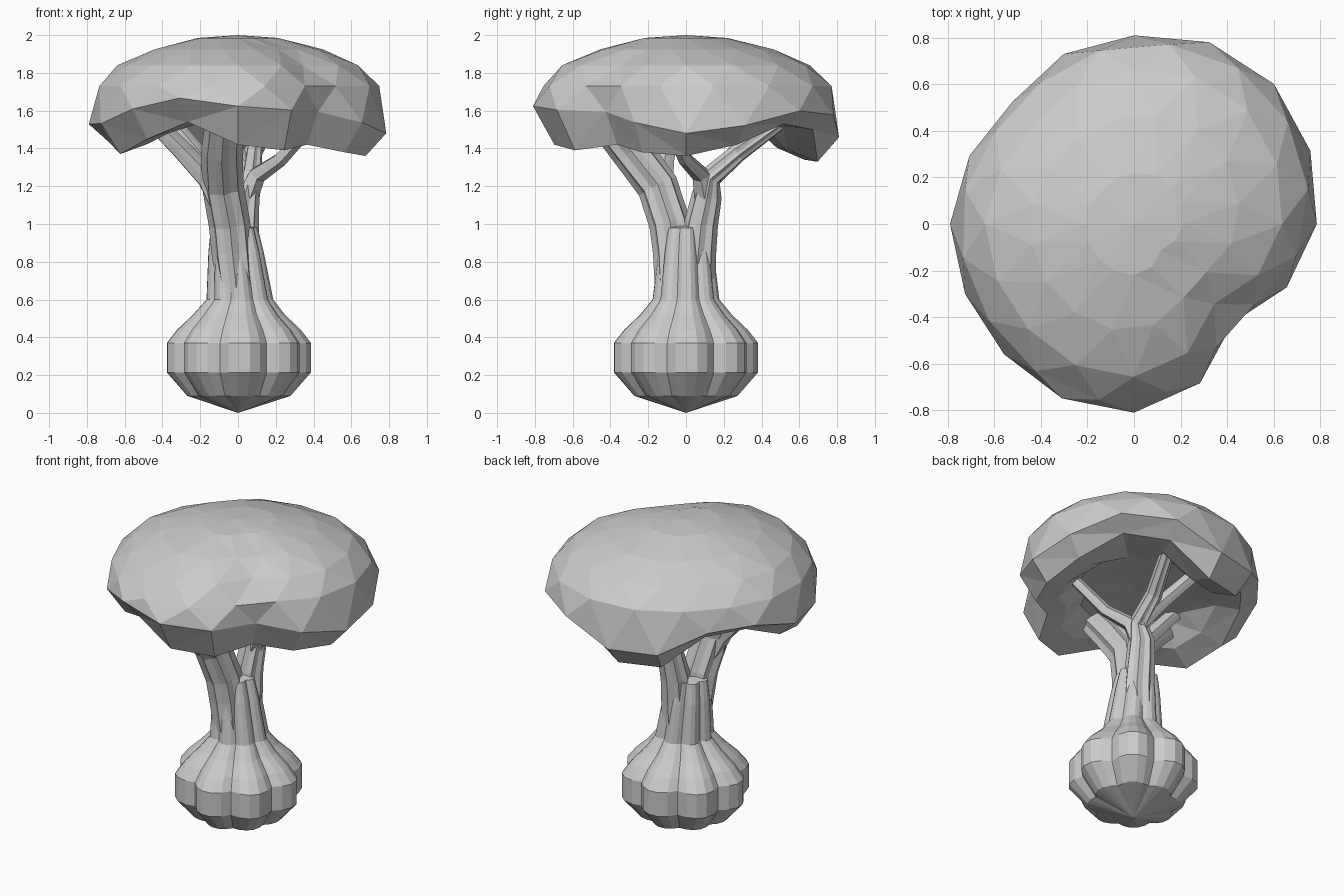
import bpy, bmesh
from math import sin, cos, pi
from mathutils import Vector

if "Cube" in bpy.data.objects:
    bpy.data.objects.remove(bpy.data.objects["Cube"])


def finish(name, bm):
    bmesh.ops.recalc_face_normals(bm, faces=bm.faces)
    mesh = bpy.data.meshes.new(name)
    bm.to_mesh(mesh)
    bm.free()
    obj = bpy.data.objects.new(name, mesh)
    bpy.context.collection.objects.link(obj)
    return obj


def loft(name, rings, start=None, end=None, triangles=False):
    """Skin a list of point rings; optional pole points close the ends."""
    bm = bmesh.new()
    rows = [[bm.verts.new(p) for p in ring] for ring in rings]
    n = len(rows[0])
    for a, b in zip(rows, rows[1:]):
        for i in range(n):
            j = (i + 1) % n
            bm.faces.new((a[i], a[j], b[j], b[i]))
    for row, pole in ((rows[0], start), (rows[-1], end)):
        if pole is None:
            bm.faces.new(row)
        else:
            v = bm.verts.new(pole)
            for i in range(n):
                bm.faces.new((row[i], row[(i + 1) % n], v))
    if triangles:
        bmesh.ops.triangulate(bm, faces=bm.faces, quad_method='SHORT_EDGE')
    return finish(name, bm)


def lobed_factor(i, n, lobes, depth):
    # Rounded lobes with narrow creases between them
    return 1 - depth * (1 - abs(sin(lobes * pi * i / n + pi * 0.4)))


def branch(name, path, sides=10, depth=0.16):
    """Fluted tube along (x, y, z, radius) points."""
    pts = [Vector(p[:3]) for p in path]
    rings = []
    for k, p in enumerate(pts):
        d = (pts[min(k + 1, len(pts) - 1)] - pts[max(k - 1, 0)]).normalized()
        u = Vector((0, 1, 0)).cross(d).normalized()
        v = d.cross(u)
        ring = []
        for i in range(sides):
            r = path[k][3] * (1 - depth * (i % 2))
            a = 2 * pi * i / sides
            ring.append(p + u * r * cos(a) + v * r * sin(a))
        rings.append(ring)
    return loft(name, rings)


# Bulbous fluted trunk: height, radius, x shift, groove depth
profile = [(0.09, 0.275, 0.005, 0.13), (0.215, 0.385, 0.005, 0.16), (0.37, 0.385, 0.005, 0.16),
           (0.44, 0.33, 0.005, 0.16), (0.52, 0.245, 0.005, 0.16), (0.60, 0.178, 0.01, 0.15),
           (0.85, 0.148, -0.01, 0.16), (0.98, 0.125, -0.02, 0.18)]
N = 40
trunk_rings = []
for z, r, dx, depth in profile:
    trunk_rings.append([(dx + r * lobed_factor(i, N, 8, depth) * cos(2 * pi * i / N),
                         r * lobed_factor(i, N, 8, depth) * sin(2 * pi * i / N), z)
                        for i in range(N)])
loft("trunk", trunk_rings, start=(0, 0, 0), end=(-0.02, 0, 1.0))

# Two main stems, each made of fluted branches
stems = {
    "front_stem": [(0, -0.06, 0.58, .10), (-0.03, -0.065, 0.85, .11), (-0.045, -0.085, 1.0, .11),
                   (-0.08, -0.15, 1.2, .11), (-0.085, -0.29, 1.39, .11), (-0.07, -0.43, 1.56, .10)],
    "back_stem": [(0.01, 0.06, 0.58, .095), (0.02, 0.065, 0.85, .095), (0.02, 0.08, 1.0, .09),
                  (0.035, 0.11, 1.15, .08), (0.07, 0.13, 1.25, .06), (0.08, 0.28, 1.38, .05),
                  (0.19, 0.58, 1.6, .04)],
}
branches = {
    "front_stem_left_branch": [(-0.07, -0.12, 1.08, .08), (-0.16, -0.14, 1.24, .065),
                               (-0.31, -0.17, 1.40, .055), (-0.47, -0.2, 1.56, .05)],
    "front_stem_inner_branch": [(-0.09, -0.13, 1.15, .06), (-0.18, -0.11, 1.33, .05),
                                (-0.37, -0.07, 1.56, .045)],
    "back_stem_right_branch": [(0.05, 0.1, 1.15, .06), (0.10, 0.08, 1.26, .05),
                               (0.22, 0.0, 1.34, .04), (0.41, -0.1, 1.55, .035)],
    "back_stem_left_branch": [(0.07, 0.15, 1.25, .05), (0.0, 0.25, 1.36, .045),
                              (-0.17, 0.41, 1.58, .04)],
}
for name, path in stems.items():
    branch(name, path, sides=16)
for name, path in branches.items():
    branch(name, path)

# Canopy: outline radius and drooping rim height every 22.5 degrees from +x
radius = [.785, .82, .85, .845, .81, .79, .74, .765, .79, .785, .79, .81, .81, .74, .60, .71]
rim = [1.36, 1.42, 1.53, 1.5, 1.33, 1.34, 1.52, 1.54, 1.43, 1.37, 1.45, 1.54, 1.42, 1.39, 1.42, 1.38]


def sample(table, t):
    i = int(t) % 16
    f = t - int(t)
    return table[i] * (1 - f) + table[(i + 1) % 16] * f


# Rows: radius fraction, height, weight of rim height, half-step angle offset
rows = [(.27, 1.985, 0, 0), (.57, 1.925, 0, .5), (.81, 1.84, 0, 0), (.95, 1.73, 0, .5),
        (1.0, 1.76, .7, 0), (.86, 1.5, 1, 0), (.66, 1.55, .7, 0), (.48, 1.55, 0, 0)]
canopy_rings = []
for frac, z, w, off in rows:
    ring = []
    for i in range(16):
        t = i + off
        a = 2 * pi * t / 16
        r = frac * sample(radius, t)
        # The widest row sits higher toward the front
        wi = w + .3 * min(0, sin(a)) if frac == 1 else w
        ring.append((r * cos(a), r * sin(a), z * (1 - wi) + sample(rim, t) * wi))
    canopy_rings.append(ring)
loft("canopy", canopy_rings, start=(0, 0, 2.0), end=(0, 0, 1.57), triangles=True)
